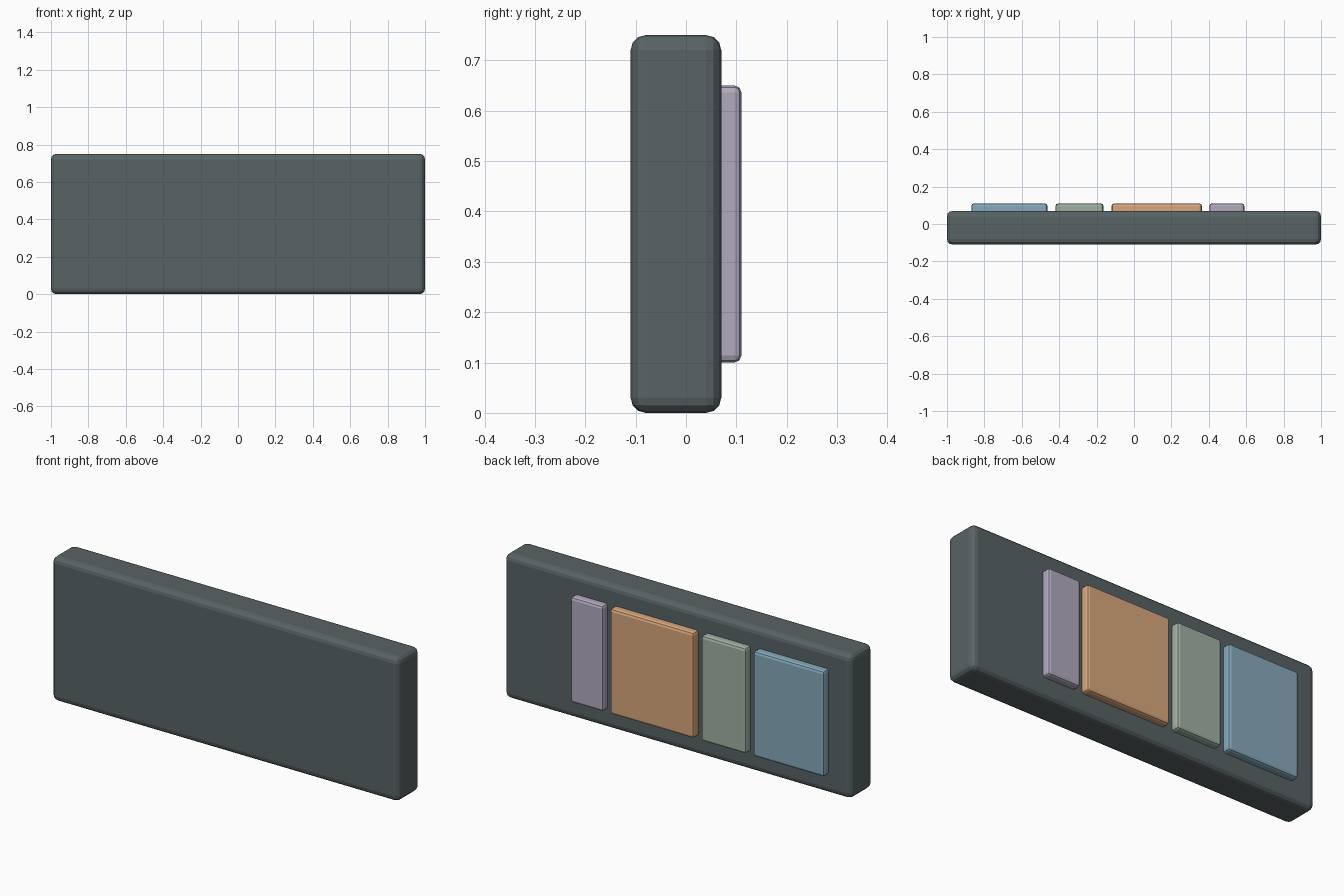
import bpy

if "Cube" in bpy.data.objects:
    bpy.data.objects.remove(bpy.data.objects["Cube"])


def lin(h):
    out = []
    for i in (0, 2, 4):
        c = int(h[i:i + 2], 16) / 255
        out.append(c / 12.92 if c <= 0.04045 else ((c + 0.055) / 1.055) ** 2.4)
    return (*out, 1.0)


def material(name, hexcol):
    m = bpy.data.materials.new(name)
    m.diffuse_color = lin(hexcol)
    m.use_nodes = True
    m.node_tree.nodes["Principled BSDF"].inputs["Base Color"].default_value = m.diffuse_color
    return m


def rounded_box(name, x, y, z, bevel, segments, mat):
    """Box spanning the given (min, max) ranges with rounded edges."""
    bpy.ops.mesh.primitive_cube_add(
        size=1, location=[(a + b) / 2 for a, b in (x, y, z)])
    ob = bpy.context.object
    ob.name = name
    ob.scale = [b - a for a, b in (x, y, z)]
    bpy.ops.object.transform_apply(location=False, rotation=False, scale=True)
    mod = ob.modifiers.new("rounding", 'BEVEL')
    mod.width = bevel
    mod.segments = segments
    ob.data.materials.append(mat)
    return ob


# Main slab
rounded_box("slab_body", (-1, 1), (-0.11, 0.07), (0, 0.75), 0.03, 3,
            material("dark slate", "586365"))

# Raised panels on the back face
panels = [
    ("blue", -0.87, -0.463, "86AABB"),
    ("green", -0.42, -0.163, "A0B0A3"),
    ("orange", -0.12, 0.363, "D9A77C"),
    ("lilac", 0.403, 0.59, "B2AABF"),
]
for name, x0, x1, col in panels:
    rounded_box(name + "_panel", (x0, x1), (0.05, 0.11), (0.10, 0.65),
                0.014, 2, material("soft " + name, col))
